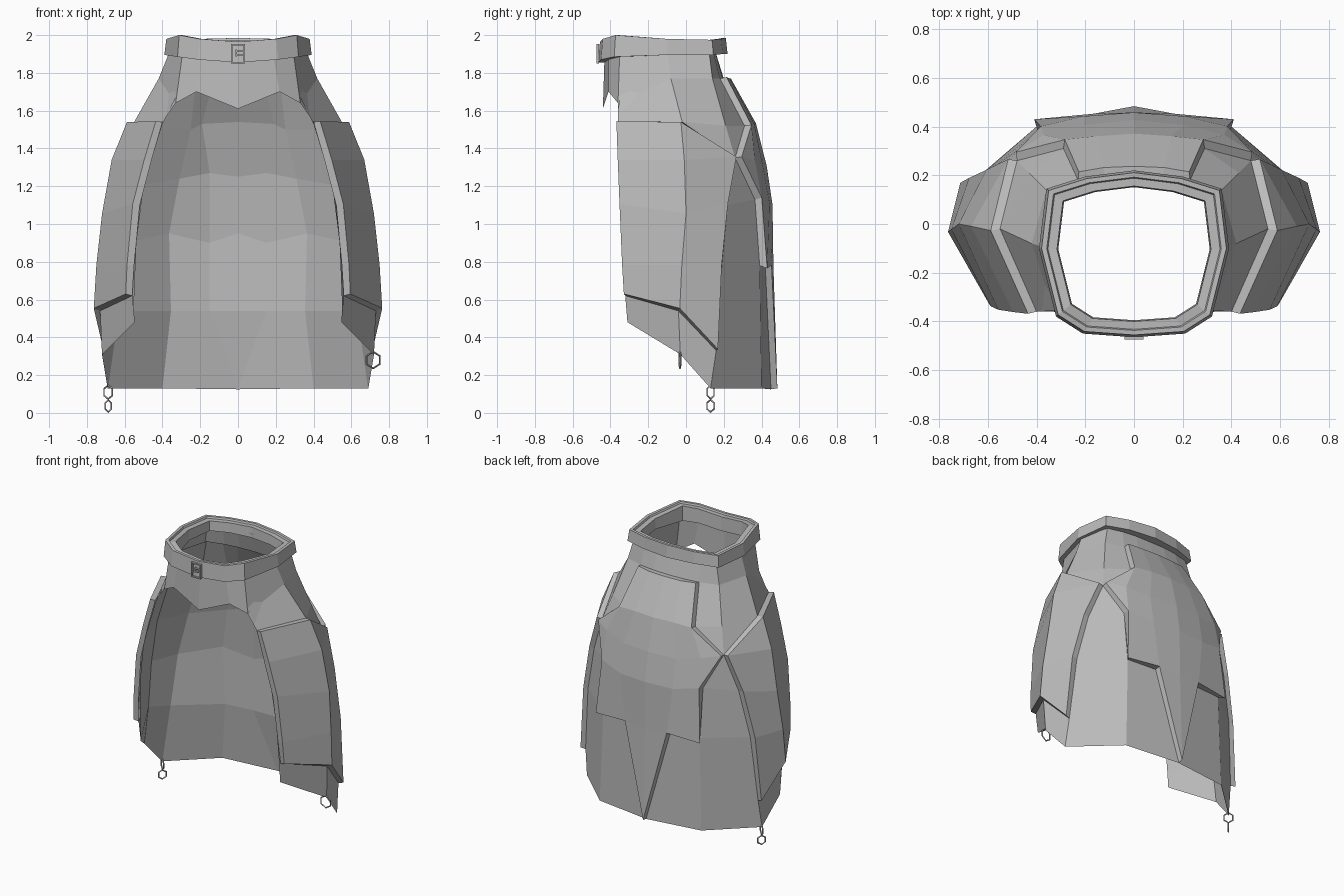
import bpy, bmesh, math
from mathutils import Vector, Matrix

if "Cube" in bpy.data.objects:
    bpy.data.objects.remove(bpy.data.objects["Cube"])

grey = bpy.data.materials.new("cloth grey")
grey.diffuse_color = (0.5, 0.5, 0.5, 1)
grey.use_nodes = True
grey.node_tree.nodes["Principled BSDF"].inputs["Base Color"].default_value = grey.diffuse_color


def add_object(name, bm):
    me = bpy.data.meshes.new(name)
    bm.to_mesh(me)
    bm.free()
    me.materials.append(grey)
    ob = bpy.data.objects.new(name, me)
    bpy.context.collection.objects.link(ob)
    return ob


# Half of the skirt as columns running from back centre round to front centre
cols = [
    [(0, .15, 1.93), (0, .20, 1.77), (0, .34, 1.52), (0, .395, 1.3), (0, .425, 1.1), (0, .43, .77), (0, .45, .125)],
    [(.11, .15, 1.93), (.12, .195, 1.77), (.15, .33, 1.52), (.2, .375, 1.3), (.2, .41, 1.1), (.17, .42, .77)],
    [(.22, .14, 1.93), (.23, .18, 1.77), (.29, .31, 1.52), (.36, .335, 1.33), (.39, .365, 1.13), (.38, .39, .78), (.40, .40, .13)],
    [(.32, .12, 1.93), (.36, .14, 1.77), (.43, .21, 1.52), (.48, .26, 1.35), (.57, .22, 1.1), (.64, .19, .78), (.68, .16, .33), (.69, .13, .13)],
    [(.355, -.1, 1.93), (.42, -.08, 1.77), (.55, -.02, 1.54), (.635, -.01, 1.33), (.685, 0, 1.05), (.715, -.02, .78), (.73, -.04, .54), (.72, -.03, .31)],
    [(.29, -.35, 1.93), (.33, -.36, 1.64), (.40, -.36, 1.54), (.46, -.36, 1.33), (.52, -.35, 1.1), (.55, -.335, .78), (.56, -.32, .62), (.55, -.31, .48)],
    [(.18, -.41, 1.93), (.22, -.41, 1.70)],
    [(0, -.43, 1.93), (0, -.44, 1.61)],
]


def q(c, r):
    return [(c, r), (c + 1, r), (c + 1, r + 1), (c, r + 1)]


back_faces = [q(c, r) for c in (0, 1) for r in range(1, 5)] + [
    [(2, 2), (3, 3), (2, 3)], [(2, 3), (3, 3), (2, 4)], [(0, 5), (1, 5), (0, 6)]]
side_faces = [[(3, 3), (4, 2), (4, 3)]] + [q(3, r) for r in (3, 4, 5)] + [q(4, r) for r in (2, 3, 4, 5)]
base_faces = [q(c, 0) for c in range(7)] + [q(c, 1) for c in (2, 3, 4)] + [
    [(3, 2), (4, 2), (3, 3)], [(2, 2), (3, 2), (3, 3)], [(2, 4), (3, 3), (3, 4)], q(2, 4),
    [(0, 6), (1, 5), (2, 5), (2, 6)], [(2, 5), (3, 5), (3, 6), (3, 7), (2, 6)], q(3, 6), q(4, 6)]


def cloth(name, cols, faces, thick=0, bevel=0):
    """Mirrored sheet, or (with thickness) a raised outer layer with a sloping rim."""
    bm = bmesh.new()
    for s in (1, -1):
        for f in faces:
            vs = [bm.verts.new((s * cols[c][r][0],) + cols[c][r][1:]) for c, r in f]
            bm.faces.new(vs)
    bmesh.ops.remove_doubles(bm, verts=bm.verts[:], dist=0.0005)
    bm.normal_update()
    for f in bm.faces:
        m = f.calc_center_median()
        if f.normal.dot(Vector((m.x, m.y + 0.05, 0))) < 0:
            f.normal_flip()
    bm.normal_update()
    if thick:
        inner = bm.faces[:]
        rim = [e for e in bm.edges if e.is_boundary]
        outer = {}
        for v in bm.verts[:]:
            shift = Vector()
            for e in v.link_edges:
                if e.is_boundary and bevel:
                    f = e.link_faces[0]
                    d = (e.verts[1].co - e.verts[0].co).normalized().cross(f.normal)
                    mid = (e.verts[0].co + e.verts[1].co) / 2
                    shift += d if d.dot(f.calc_center_median() - mid) > 0 else -d
            p = v.co + v.normal * thick + shift * bevel * .6
            # the lower back corners flare outwards
            if abs(abs(v.co.x) - .38) < .001 and abs(v.co.z - .78) < .001:
                p = Vector((math.copysign(.41, v.co.x), .43, .765))
            outer[v] = p
        new = {v: bm.verts.new(p) for v, p in outer.items()}
        for f in inner:
            bm.faces.new([new[v] for v in f.verts])
        for e in rim:
            a, b = e.verts
            bm.faces.new((a, b, new[b], new[a]))
        for f in inner:
            f.normal_flip()
        bmesh.ops.recalc_face_normals(bm, faces=bm.faces[:])
        # the lining closes the inside
        bmesh.ops.delete(bm, geom=inner, context='FACES')
    return add_object(name, bm)


cloth("skirt_base", cols, base_faces)
cloth("back_panel", cols, back_faces, .033, .014)
cloth("side_panels", cols, side_faces, .035, .012)

# Inner lining, drawn in above the hem
lining = [
    [(0, .165, 1.8), (0, .30, 1.54), (0, .37, 1.25), (0, .405, .95), (0, .39, .54), (0, .447, .125)],
    [(.12, .16, 1.8), (.19, .29, 1.53), (.15, .37, 1.27), (.15, .40, .9), (.15, .385, .54), (0, .447, .125)],
    [(.22, .145, 1.8), (.25, .26, 1.5), (.31, .32, 1.24), (.365, .35, .95), (.355, .36, .54), (.40, .397, .13)],
    [(.33, .115, 1.8), (.42, .18, 1.5), (.53, .20, 1.2), (.60, .18, .9), (.63, .14, .54), (.688, .13, .13)],
    [(.385, -.08, 1.8), (.525, -.03, 1.5), (.63, -.01, 1.2), (.675, -.01, .9), (.685, -.03, .58), (.718, -.03, .31)],
    [(.325, -.355, 1.68), (.40, -.358, 1.53), (.50, -.352, 1.2), (.538, -.338, .9), (.55, -.32, .6), (.549, -.31, .48)],
]
cloth("inner_lining", lining, [q(c, r) for c in range(5) for r in range(5) if (c, r) not in ((0, 4), (1, 4))]
      + [[(0, 4), (1, 4), (0, 5)], [(1, 4), (2, 4), (2, 5), (0, 5)]])

# Belt: outline half (x, y, bottom z, top z), swept through an inset profile
half = [(0, -.465, 1.855, 1.965), (.21, -.45, 1.87, 1.98), (.32, -.38, 1.885, 2.0),
        (.39, -.1, 1.895, 1.98), (.36, .145, 1.895, 1.975), (.2, .195, 1.9, 1.98), (0, .22, 1.9, 1.985)]
outline = half + [(-x, y, a, b) for x, y, a, b in half[-2:0:-1]]
# (inset, height fraction, extra drop) around the section
section = [(.03, 0, 0), (0, 0, 0), (.01, 1, 0), (.03, 1, 0), (.035, 1, .012), (.07, 1, .012), (.075, 0, 0)]
bm = bmesh.new()
rings = []
for inset, t, drop in section:
    k = 1 - inset / .37
    rings.append([bm.verts.new((x * k, (y + .12) * k - .12, a + (b - a) * t - drop)) for x, y, a, b in outline])
n = len(outline)
for i in range(len(rings)):
    p, s = rings[i], rings[(i + 1) % len(rings)]
    for j in range(n):
        bm.faces.new((p[j], p[(j + 1) % n], s[(j + 1) % n], s[j]))
bmesh.ops.recalc_face_normals(bm, faces=bm.faces[:])
add_object("belt", bm)

# Buckle: frame bars and prongs
bm = bmesh.new()
for x, z, w, h in [(-.034, 1.9, .008, .1), (.034, 1.9, .008, .1), (0, 1.95, .076, .008), (0, 1.854, .076, .008),
                   (.012, 1.915, .05, .007), (.012, 1.895, .04, .007), (-.008, 1.905, .008, .035)]:
    bmesh.ops.create_cube(bm, size=1, matrix=Matrix.Translation((x, -.468, z)) @ Matrix.Diagonal((w, .014, h, 1)))
add_object("buckle", bm)


# Hanging chain links: six-sided rings
def link(name, loc, r, stretch, turn):
    bm = bmesh.new()
    rows = []
    for i in range(6):
        a = math.pi / 6 + i * math.pi / 3
        d = Vector((math.cos(a), 0, math.sin(a)))
        rows.append([bm.verts.new(d * (r + .005 * math.cos(b)) + Vector((0, .005 * math.sin(b), 0)))
                     for b in (0, math.pi / 2, math.pi, 3 * math.pi / 2)])
    for i in range(6):
        for j in range(4):
            bm.faces.new((rows[i][j], rows[(i + 1) % 6][j], rows[(i + 1) % 6][(j + 1) % 4], rows[i][(j + 1) % 4]))
    bmesh.ops.recalc_face_normals(bm, faces=bm.faces[:])
    bm.transform(Matrix.Translation(loc) @ Matrix.Rotation(turn, 4, 'Z') @ Matrix.Diagonal((1, 1, stretch, 1)))
    add_object(name, bm)


link("right_link", (.715, -.032, .28), .04, 1.1, .1)
link("left_link_upper", (-.687, .13, .11), .033, 1.1, math.radians(-40))
link("left_link_lower", (-.687, .13, .037), .029, 1.1, math.radians(50))
